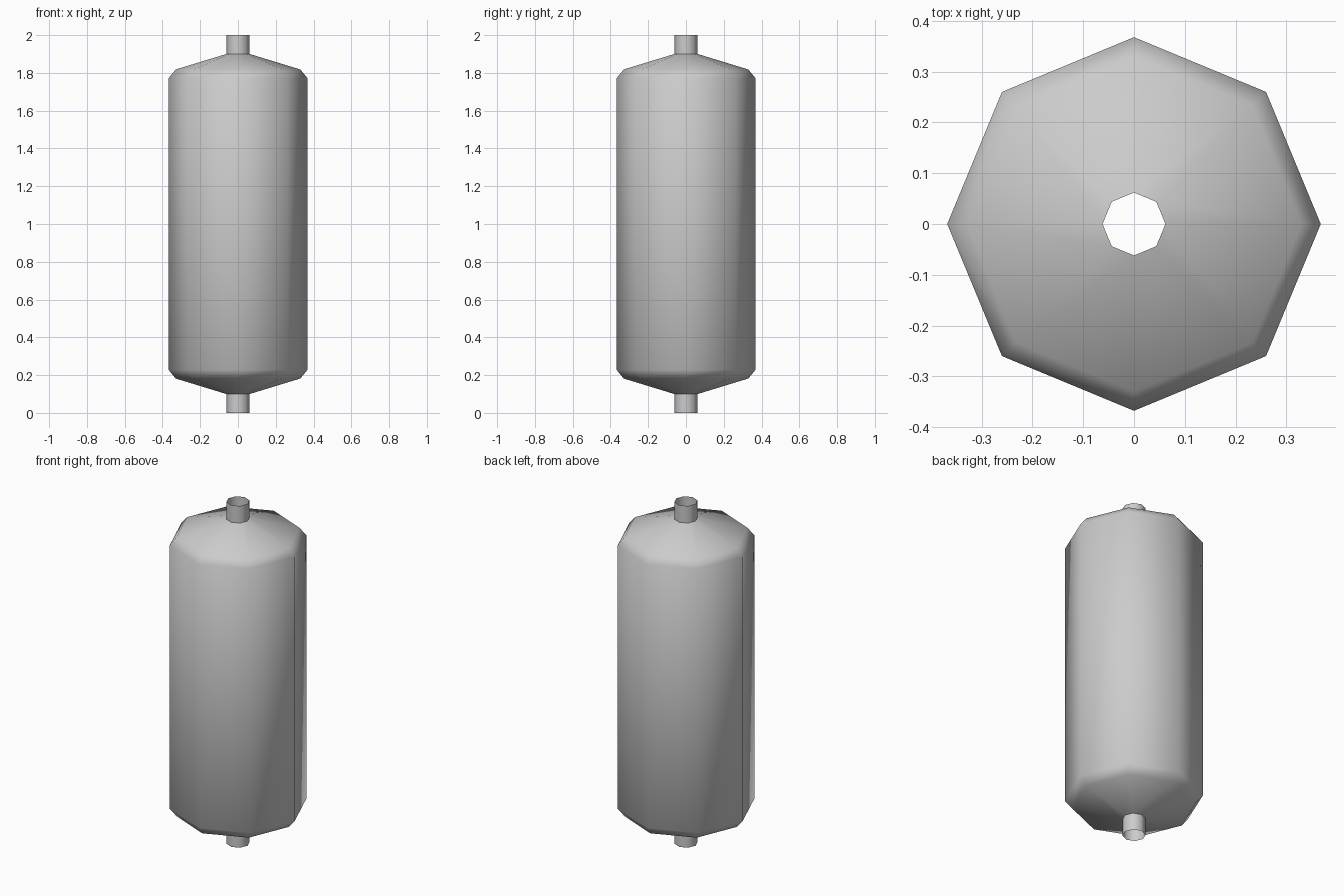
import bpy, bmesh, math

if "Cube" in bpy.data.objects:
    bpy.data.objects.remove(bpy.data.objects["Cube"])

SIDES = 8

# Lower half of the lathe profile (radius, height); the upper half mirrors it about z = 1
half = [(0.062, 0.0), (0.062, 0.1), (0.33, 0.182), (0.368, 0.228)]
profile = half + [(r, 2 - z) for r, z in reversed(half)]

# Open-ended tank with a pipe stub at each end
bm = bmesh.new()
rings = []
for r, z in profile:
    rings.append([bm.verts.new((r * math.cos(i * math.tau / SIDES),
                                r * math.sin(i * math.tau / SIDES), z))
                  for i in range(SIDES)])
for low, high in zip(rings, rings[1:]):
    for i in range(SIDES):
        j = (i + 1) % SIDES
        bm.faces.new((low[i], low[j], high[j], high[i]))

mesh = bpy.data.meshes.new("tank_body")
bm.to_mesh(mesh)
bm.free()
tank = bpy.data.objects.new("tank_body", mesh)
bpy.context.collection.objects.link(tank)

# Smooth body and shoulders, sharp joint where the pipes meet the cones
bpy.context.view_layer.objects.active = tank
tank.select_set(True)
bpy.ops.object.shade_smooth_by_angle(angle=math.radians(60))
